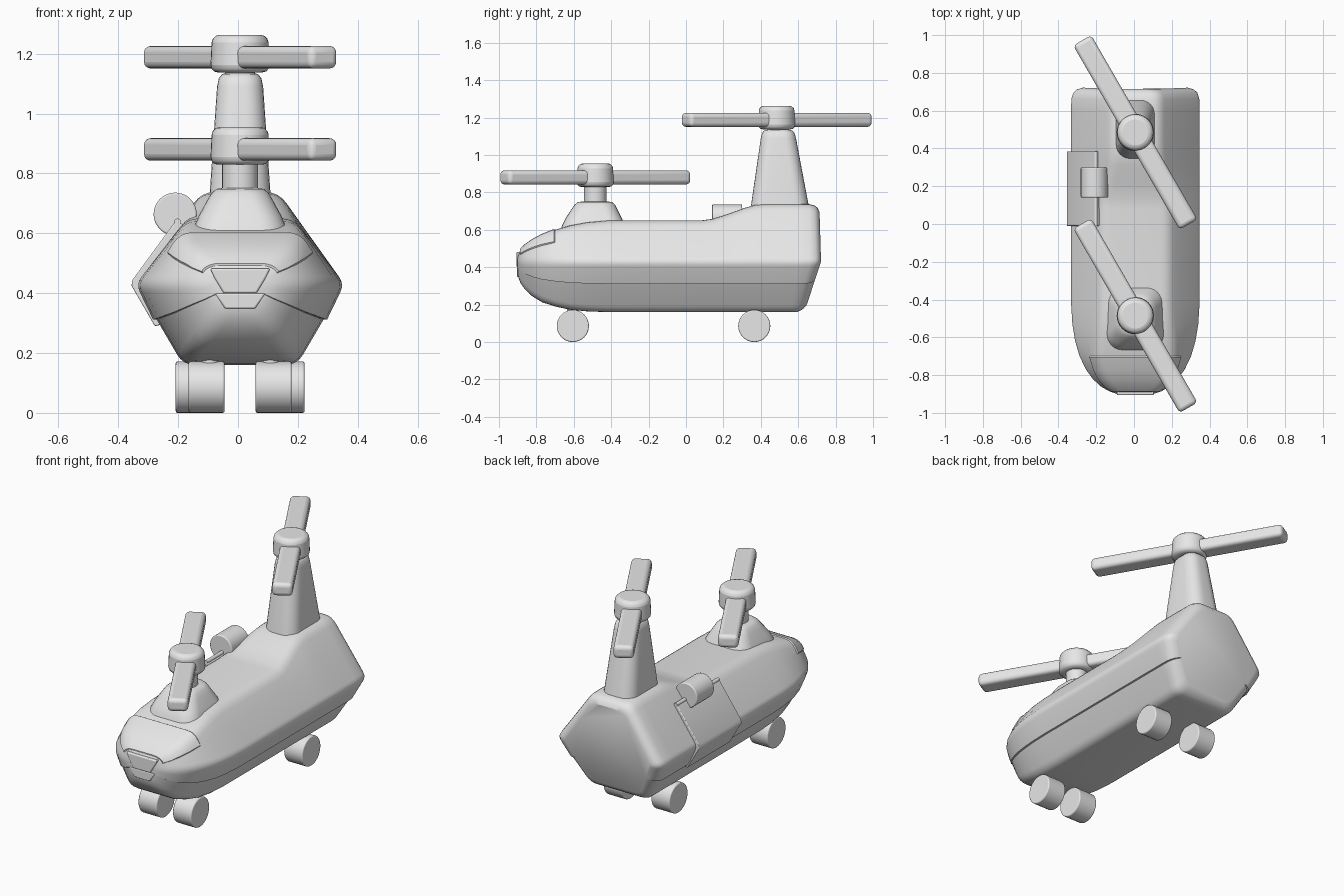
import bpy, bmesh, math
from mathutils import Vector, Matrix

if "Cube" in bpy.data.objects:
    bpy.data.objects.remove(bpy.data.objects["Cube"])

CX = 0.007                      # centre line of the aircraft
grey = bpy.data.materials.new("light grey")
grey.diffuse_color = (0.8, 0.8, 0.8, 1)
grey.use_nodes = True
grey.node_tree.nodes["Principled BSDF"].inputs["Base Color"].default_value = grey.diffuse_color


def finish(bm, name, bevel=0, segments=3, angle=35):
    bmesh.ops.recalc_face_normals(bm, faces=bm.faces)
    me = bpy.data.meshes.new(name)
    bm.to_mesh(me)
    bm.free()
    ob = bpy.data.objects.new(name, me)
    bpy.context.collection.objects.link(ob)
    me.materials.append(grey)
    if bevel:
        mod = ob.modifiers.new("round", 'BEVEL')
        mod.width, mod.segments = bevel, segments
        mod.limit_method, mod.angle_limit = 'ANGLE', math.radians(30)
    bpy.ops.object.select_all(action='DESELECT')
    ob.select_set(True)
    bpy.context.view_layer.objects.active = ob
    bpy.ops.object.shade_smooth_by_angle(angle=math.radians(angle))
    return ob


def cylinder(name, centre, radius, depth, axis='Z', bevel=0.0, top=None):
    bm = bmesh.new()
    bmesh.ops.create_cone(bm, cap_ends=True, segments=32, radius1=radius,
                          radius2=top or radius, depth=depth)
    turn = {'X': Matrix.Rotation(math.pi / 2, 4, 'Y'),
            'Y': Matrix.Rotation(math.pi / 2, 4, 'X'), 'Z': Matrix()}[axis]
    bm.transform(Matrix.Translation(centre) @ turn)
    return finish(bm, name, bevel)


def rounded_ring(x0, x1, y0, y1, r, z, n=6):
    pts = []
    corners = [(x1 - r, y1 - r), (x0 + r, y1 - r), (x0 + r, y0 + r), (x1 - r, y0 + r)]
    for q, (cx, cy) in enumerate(corners):
        for i in range(n + 1):
            a = math.pi / 2 * (q + i / n)
            pts.append((cx + r * math.cos(a), cy + r * math.sin(a), z))
    return pts


def loft(rings):
    bm = bmesh.new()
    rows = [[bm.verts.new(p) for p in ring] for ring in rings]
    n = len(rows[0])
    for a, b in zip(rows, rows[1:]):
        for i in range(n):
            bm.faces.new((a[i], a[(i + 1) % n], b[(i + 1) % n], b[i]))
    bm.faces.new(rows[0])
    bm.faces.new(rows[-1])
    return bm


def prism(name, profile, y0, y1, bevel=0):
    return finish(loft([[(x, y, z) for x, z in profile] for y in (y0, y1)]), name, bevel)


# Fuselage: hexagonal sections with softened corners
def soft(p, prev, nxt, r, n=4):
    p, prev, nxt = Vector(p), Vector(prev), Vector(nxt)
    a = p + (prev - p).normalized() * min(r, (prev - p).length * 0.38)
    b = p + (nxt - p).normalized() * min(r, (nxt - p).length * 0.38)
    return [(1 - t) ** 2 * a + 2 * t * (1 - t) * p + t * t * b
            for t in [i / n for i in range(n + 1)]]


def section(y, w, t, zt, b, zb, shear):
    zm = 0.43
    bot, belt, top = Vector((b, zb)), Vector((w, zm)), Vector((t, zt))
    half = soft(bot, (-b, zb), belt, 0.04)
    # overhanging lip along the lower side
    s = bot.lerp(belt, 0.56)
    lip = 0.012 * min(1, w / 0.3)
    half += [s, s + Vector((lip, 0.0))]
    half += soft(belt, s + Vector((lip, 0)), top, 0.03)
    half += [belt.lerp(top, 0.6)]
    half += soft(top, belt, (-t, zt), 0.045)
    ring = half + [Vector((-p.x, p.y)) for p in reversed(half)]
    return [(p.x + CX, y - shear * (0.33 * max(0, zm - p.y) + 0.03 * max(0, p.y - zm)), p.y)
            for p in ring]


# y, belt half width, top half width, top z, bottom half width, bottom z, rear slant
stations = [
    (-0.90, 0.10, 0.075, 0.465, 0.05, 0.355, 0),
    (-0.885, 0.145, 0.11, 0.492, 0.075, 0.315, 0),
    (-0.86, 0.19, 0.14, 0.517, 0.10, 0.28, 0),
    (-0.82, 0.232, 0.17, 0.545, 0.13, 0.243, 0),
    (-0.77, 0.268, 0.19, 0.572, 0.15, 0.213, 0),
    (-0.70, 0.302, 0.20, 0.600, 0.168, 0.19, 0),
    (-0.62, 0.326, 0.195, 0.623, 0.18, 0.173, 0),
    (-0.53, 0.341, 0.185, 0.64, 0.187, 0.164, 0),
    (-0.42, 0.348, 0.178, 0.65, 0.19, 0.16, 0),
    (0.08, 0.348, 0.178, 0.65, 0.19, 0.16, 0),
    (0.14, 0.348, 0.172, 0.658, 0.19, 0.16, 0),
    (0.22, 0.348, 0.155, 0.683, 0.19, 0.16, 0),
    (0.31, 0.348, 0.138, 0.716, 0.19, 0.16, 0),
    (0.37, 0.348, 0.13, 0.733, 0.19, 0.16, 0),
    (0.43, 0.348, 0.128, 0.738, 0.19, 0.16, 0),
    (0.60, 0.348, 0.128, 0.738, 0.19, 0.16, 0.4),
    (0.665, 0.346, 0.127, 0.737, 0.189, 0.161, 0.8),
    (0.695, 0.336, 0.122, 0.730, 0.182, 0.168, 0.95),
    (0.712, 0.318, 0.112, 0.718, 0.172, 0.18, 1),
    (0.722, 0.285, 0.095, 0.695, 0.155, 0.20, 1),
]
bm = loft([section(*s) for s in stations])
bmesh.ops.recalc_face_normals(bm, faces=bm.faces)
# raised windscreen panel on the upper nose
n = len(section(*stations[0]))
per = n // 2
bm.faces.ensure_lookup_table()
screen = [bm.faces[row * n + i] for row in range(1, 5) for i in range(12, n - 13)]
bmesh.ops.inset_region(bm, faces=screen, thickness=0.005, depth=0.006)
finish(bm, "fuselage", angle=32)

# Nose plate in two tiers
prism("nose_plate_upper", [(CX + x, z) for x, z in
      [(-0.10, 0.482), (0.10, 0.482), (0.085, 0.45), (0.055, 0.40), (-0.055, 0.40), (-0.085, 0.45)]],
      -0.906, -0.86, 0.006)
prism("nose_plate_lower", [(CX + x, z) for x, z in
      [(-0.085, 0.40), (0.085, 0.40), (0.05, 0.348), (-0.05, 0.348)]], -0.903, -0.86, 0.006)

# Side door, its top rail and the winch drum
prism("side_door", [(-0.278, 0.29), (-0.356, 0.425), (-0.352, 0.445), (-0.208, 0.642),
                    (-0.165, 0.62), (-0.30, 0.43), (-0.23, 0.30)], -0.01, 0.385, 0.004)
cylinder("door_rail", (-0.202, 0.1875, 0.638), 0.011, 0.395, 'Y')
cylinder("winch_drum", (-0.21, 0.22, 0.664), 0.072, 0.16, 'Y', 0.006)

# Front pylon with a flared foot
fy = -0.485
finish(loft([rounded_ring(CX - hx, CX + hx, y0, y1, r, z) for hx, y0, y1, r, z in [
    (0.165, -0.675, -0.315, 0.09, 0.58),
    (0.152, -0.662, -0.328, 0.085, 0.625),
    (0.137, -0.645, -0.342, 0.08, 0.66),
    (0.110, -0.612, -0.367, 0.075, 0.71),
    (0.095, -0.595, -0.380, 0.07, 0.735),
    (0.080, -0.578, -0.395, 0.065, 0.748),
    (0.060, -0.555, -0.415, 0.055, 0.751)]]), "front_pylon", angle=40)
cylinder("front_mast", (CX, fy, 0.79), 0.06, 0.12)

# Tall rear pylon
finish(loft([rounded_ring(CX - hx, CX + hx, y0, y1, r, z) for hx, y0, y1, r, z in [
    (0.105, 0.342, 0.663, 0.075, 0.70),
    (0.101, 0.349, 0.654, 0.072, 0.74),
    (0.077, 0.400, 0.588, 0.060, 1.09),
    (0.071, 0.407, 0.580, 0.056, 1.118),
    (0.060, 0.420, 0.566, 0.050, 1.132),
    (0.040, 0.440, 0.545, 0.038, 1.136)]]), "rear_pylon", angle=40)
cylinder("rear_mast", (CX, 0.485, 1.14), 0.05, 0.05)

# Two rotors, each a hub and one long bar of blades
for label, y, z in (("front", fy, 0.892), ("rear", 0.485, 1.2)):
    cylinder(label + "_rotor_hub", (CX, y, z), 0.1, 0.126, 'Z', 0.026, top=0.094)
    bm = bmesh.new()
    bmesh.ops.create_cube(bm, size=1)
    bm.transform(Matrix.Translation((CX, y, z - 0.012))
                 @ Matrix.Rotation(math.radians(30), 4, 'Z')
                 @ Matrix.Diagonal((0.11, 1.126, 0.075, 1)))
    finish(bm, label + "_rotor_blades", 0.022, 4)

# Wheels: narrow front pair, wider rear pair
for label, y, gap in (("front", -0.605, 0.112), ("rear", 0.365, 0.155)):
    for side, s in (("left", -1), ("right", 1)):
        cylinder(f"{label}_{side}_wheel", (CX + s * gap, y, 0.086), 0.086, 0.12, 'X', 0.006)
        cylinder(f"{label}_{side}_strut", (CX + s * gap * 0.9, y, 0.15), 0.03, 0.1)
